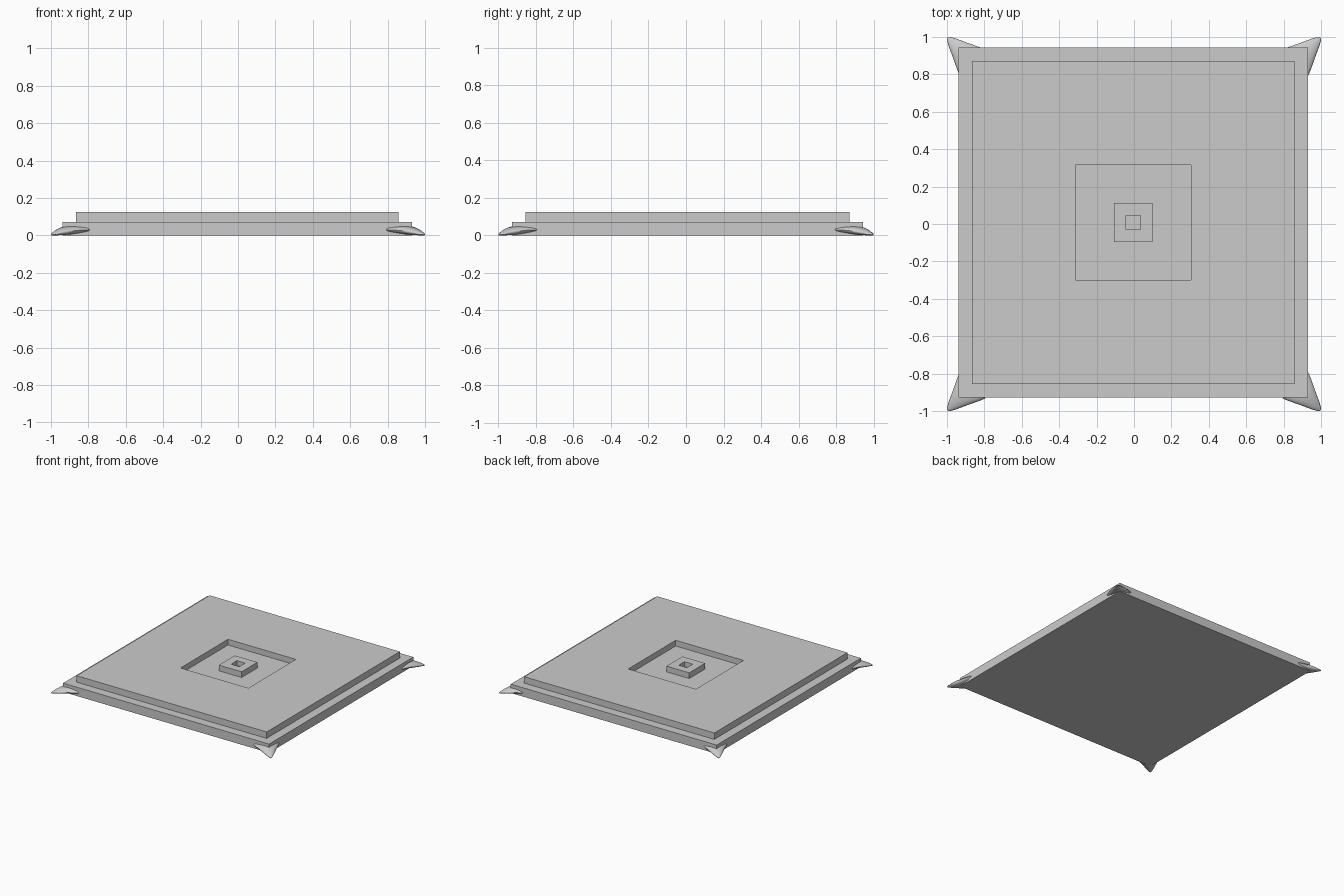
import bpy, bmesh
from math import cos, sin, pi, radians
from mathutils import Matrix, Vector

if "Cube" in bpy.data.objects:
    bpy.data.objects.remove(bpy.data.objects["Cube"])

CX, CY = -0.004, 0.008      # centre of the stepped slab
BASE_TOP, TOP = 0.072, 0.125


def finish(name, bm):
    bmesh.ops.recalc_face_normals(bm, faces=bm.faces)
    me = bpy.data.meshes.new(name)
    bm.to_mesh(me)
    bm.free()
    ob = bpy.data.objects.new(name, me)
    bpy.context.collection.objects.link(ob)
    return ob


def square(bm, half, z):
    return [bm.verts.new((CX + sx * half, CY + sy * half, z))
            for sx, sy in ((-1, -1), (1, -1), (1, 1), (-1, 1))]


def bridge(bm, loops, closed=False):
    pairs = list(zip(loops, loops[1:]))
    if closed:
        pairs.append((loops[-1], loops[0]))
    for a, b in pairs:
        n = len(a)
        for i in range(n):
            bm.faces.new((a[i], a[(i + 1) % n], b[(i + 1) % n], b[i]))


# One continuous stepped profile: base, upper tier, recess, block, socket
bm = bmesh.new()
profile = [(0.935, 0), (0.935, BASE_TOP), (0.863, BASE_TOP), (0.863, TOP),
           (0.308, TOP), (0.308, 0.078), (0.103, 0.078), (0.103, TOP),
           (0.038, TOP), (0.038, 0.085)]
loops = [square(bm, h, z) for h, z in profile]
bridge(bm, loops)
bm.faces.new(loops[0])
bm.faces.new(loops[-1])
finish("stepped_slab", bm)


# Claw-like corner spurs: (distance from tip, half width, underside, mid, top)
sections = [(0.0, 0.004, 0.0, 0.003, 0.006), (0.012, 0.015, 0.0, 0.006, 0.013),
            (0.04, 0.030, 0.0, 0.013, 0.026), (0.08, 0.048, 0.001, 0.020, 0.041),
            (0.12, 0.067, 0.004, 0.026, 0.049), (0.16, 0.086, 0.008, 0.029, 0.051),
            (0.19, 0.098, 0.010, 0.030, 0.051)]
SIDES = 20
tip = 0.997 * 2 ** 0.5


def spur(name, angle):
    bm = bmesh.new()
    rings = []
    for d, w, low, mid, high in sections:
        ring = []
        for i in range(SIDES):
            a = 2 * pi * i / SIDES
            s = sin(a)
            z = mid + s * ((high - mid) if s > 0 else (mid - low))
            ring.append(bm.verts.new((tip - d, w * cos(a), z)))
        rings.append(ring)
    bridge(bm, rings)
    bm.faces.new(rings[0])
    bm.faces.new(rings[-1])
    bmesh.ops.rotate(bm, verts=bm.verts, cent=Vector(),
                     matrix=Matrix.Rotation(radians(angle), 3, 'Z'))
    ob = finish(name, bm)
    bpy.ops.object.select_all(action='DESELECT')
    ob.select_set(True)
    bpy.context.view_layer.objects.active = ob
    bpy.ops.object.shade_smooth_by_angle(angle=radians(40))


for k, label in enumerate(("back_right", "back_left", "front_left", "front_right")):
    spur("corner_spur_" + label, 45 + 90 * k)
